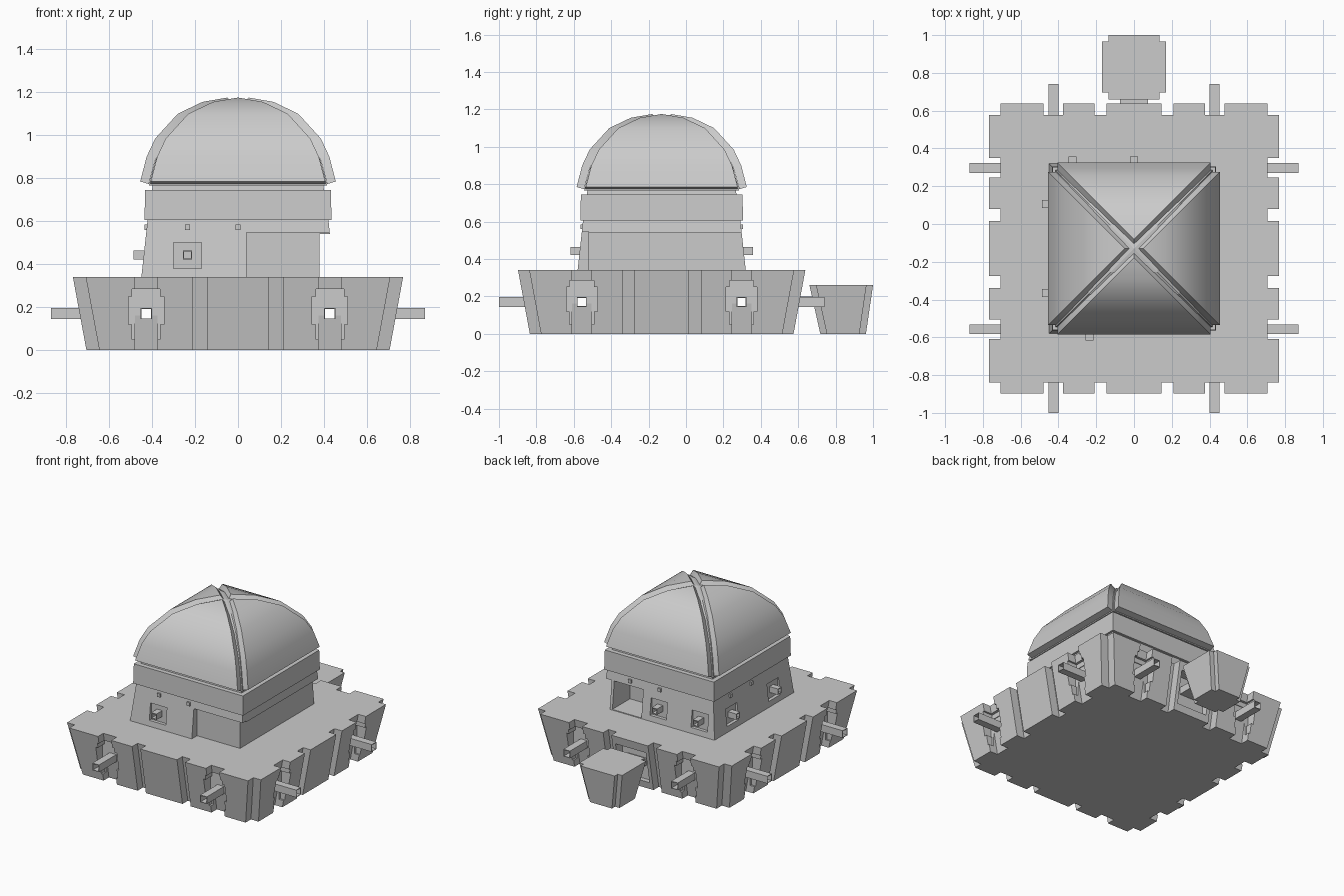
import bpy, bmesh, math
from mathutils import Matrix, Vector

cube = bpy.data.objects.get("Cube")
if cube:
    bpy.data.objects.remove(cube, do_unlink=True)

grey = bpy.data.materials.new("plain_grey")
grey.use_nodes = True
grey.diffuse_color = (0.6, 0.6, 0.6, 1)
grey.node_tree.nodes["Principled BSDF"].inputs["Base Color"].default_value = (0.6, 0.6, 0.6, 1)

CY = -0.13                       # centre of the fort along y
CENTRE = Matrix.Translation((0, CY, 0))
TURNS = [Matrix.Rotation(i * math.pi / 2, 4, 'Z') for i in range(4)]   # front, left, back, right


def finish(name, bm):
    bmesh.ops.remove_doubles(bm, verts=bm.verts, dist=1e-5)
    bmesh.ops.recalc_face_normals(bm, faces=bm.faces)
    me = bpy.data.meshes.new(name)
    bm.to_mesh(me)
    bm.free()
    me.materials.append(grey)
    ob = bpy.data.objects.new(name, me)
    bpy.context.collection.objects.link(ob)
    return ob


def add_box(bm, lo, hi, matrix=Matrix()):
    lo, hi = Vector(lo), Vector(hi)
    place = matrix @ Matrix.Translation((lo + hi) / 2) @ Matrix.Diagonal((hi - lo).to_4d())
    bmesh.ops.create_cube(bm, size=1, matrix=place)


def boxes(name, specs):
    bm = bmesh.new()
    for spec in specs:
        add_box(bm, *spec)
    return finish(name, bm)


def stack(name, rings):
    """Closed solid through matching rings of points."""
    bm = bmesh.new()
    loops = [[bm.verts.new(p) for p in ring] for ring in rings]
    for a, b in zip(loops, loops[1:]):
        for i in range(len(a)):
            j = (i + 1) % len(a)
            bm.faces.new((a[i], a[j], b[j], b[i]))
    bm.faces.new(loops[0])
    bm.faces.new(loops[-1])
    return finish(name, bm)


def square(h, z, y=CY):
    return [(-h, y - h, z), (h, y - h, z), (h, y + h, z), (-h, y + h, z)]


def notched(h, n, z, y, gaps=()):
    """Square outline with cut corners and notches along each side."""
    side = [(n - h, -h)]
    for a, b in gaps:
        side += [(a, -h), (a, n - h), (b, n - h), (b, -h)]
    side += [(h - n, -h), (h - n, n - h)]
    return [Vector((0, y, 0)) + t @ Vector((px, py, z)) for t in TURNS for px, py in side]


def carve(ob, *cutters):
    for cutter in cutters:
        cutter.hide_render = True
        mod = ob.modifiers.new("carve", 'BOOLEAN')
        mod.operation, mod.solver, mod.object = 'DIFFERENCE', 'EXACT', cutter
    dg = bpy.context.evaluated_depsgraph_get()
    me = bpy.data.meshes.new_from_object(ob.evaluated_get(dg))
    ob.modifiers.clear()
    ob.data = me
    me.materials.clear()
    me.materials.append(grey)


def discard(*obs):
    for ob in obs:
        bpy.data.objects.remove(ob, do_unlink=True)


# Lower fort with notched walls
G = 0.427
half_gaps = [(0.145, 0.21), (0.375, 0.48)]
gaps = [(-b, -a) for a, b in reversed(half_gaps)] + half_gaps
hull = stack("lower_wall", [notched(0.705, 0.06, 0, CY, gaps), notched(0.768, 0.06, 0.34, CY, gaps)])

sides = [(CENTRE @ t, s * G) for t in TURNS for s in (-1, 1)]
pockets = boxes("pocket_cutter", [((g - 0.083, -1, 0.12), (g + 0.083, -0.675, 0.25), m) for m, g in sides])
tall = boxes("tall_pocket_cutter", [((g - 0.065, -1, 0.05), (g + 0.065, -0.68, 0.285), m) for m, g in sides])
barrels = boxes("lower_gun_barrels",
                [((g - 0.026, -0.87, 0.144), (g + 0.026, -0.64, 0.196), m) for m, g in sides])
bores = [boxes("bore_cutter", [((s * G - 0.022, -1.2, 0.148), (s * G + 0.022, 1.2, 0.192), CENTRE @ t)
                               for s in (-1, 1)]) for t in TURNS[:2]]
recess = boxes("dock_cutter", [((-0.12, 0.55, 0.05), (0.12, 0.8, 0.28))])
carve(hull, pockets, tall, recess, *bores)
carve(barrels, *bores)
discard(pockets, tall, recess, *bores)

# Rear block and the short bridge that joins it to the wall
stack("rear_block", [notched(0.122, 0.035, 0, 0.84, ()), notched(0.17, 0.035, 0.26, 0.83, ())])
boxes("rear_bridge", [((-0.073, 0.53, 0.15), (0.073, 0.70, 0.2))])

# Upper tower with a front alcove, a back doorway and gun windows
tower = stack("tower", [square(0.45, 0.335), square(0.42, 0.61)])
guns = [(0, -0.235), (2, 0.0), (2, 0.325), (3, -0.235), (3, 0.235)]
windows = boxes("window_cutter", [((g - 0.065, -0.6, 0.38), (g + 0.065, -0.422, 0.5), CENTRE @ TURNS[i])
                                  for i, g in guns])
side_cut = boxes("side_cutter", [((0.38, -1, 0.3), (0.7, 1, 0.54))])
alcove = boxes("alcove_cutter", [((0.04, -0.8, 0.3), (0.7, -0.52, 0.548))])
doorway = boxes("doorway_cutter", [((0.13, 0.12, 0.345), (0.36, 0.6, 0.54))])
carve(tower, windows, side_cut, alcove, doorway)
discard(windows, side_cut, alcove, doorway)

# Hollow upper guns and small hooks under the band
upper = boxes("upper_gun_barrels", [((g - 0.021, -0.487, 0.422), (g + 0.021, -0.4, 0.464), CENTRE @ TURNS[i])
                                    for i, g in guns])
holes = boxes("muzzle_cutter", [((g - 0.016, -0.52, 0.427), (g + 0.016, -0.42, 0.459), CENTRE @ TURNS[i])
                                for i, g in guns])
carve(upper, holes)
discard(holes)
boxes("hooks", [((g - 0.012, -0.435, 0.56), (g + 0.012, -0.41, 0.585), CENTRE @ TURNS[i])
                for i in (0, 2, 3) for g in (-0.235, 0)])

# Band and ledge under the dome
stack("band", [square(0.425, 0.605), square(0.435, 0.606), square(0.432, 0.745)])
stack("ledge", [square(0.40, 0.74), square(0.395, 0.79)])

# Dome: inner vault seen in the grooves, and four curved shells over it
profile = [(0.455, 0.785), (0.425, 0.9), (0.385, 0.985), (0.28, 1.1), (0.165, 1.155), (0.05, 1.175)]
stack("inner_vault", [square(r - 0.04, z - 0.02) for r, z in profile] + [square(0.002, 1.157)])

bm = bmesh.new()
for turn in TURNS:
    strips = []
    for k, (r, z) in enumerate(profile):
        w = r - 0.049
        inner_z = z - 0.012 - 0.005 * k
        corners = [(-w, -r, z), (w, -r, z), (w, -r + 0.04, inner_z), (-w, -r + 0.04, inner_z)]
        strips.append([bm.verts.new(CENTRE @ turn @ Vector(c)) for c in corners])
    for a, b in zip(strips, strips[1:]):
        for i in range(4):
            j = (i + 1) % 4
            bm.faces.new((a[i], a[j], b[j], b[i]))
    bm.faces.new(strips[0])
    bm.faces.new(strips[-1])
dome = finish("dome_shells", bm)

bpy.ops.object.select_all(action='DESELECT')
dome.select_set(True)
bpy.context.view_layer.objects.active = dome
bpy.ops.object.shade_smooth_by_angle(angle=math.radians(35))
